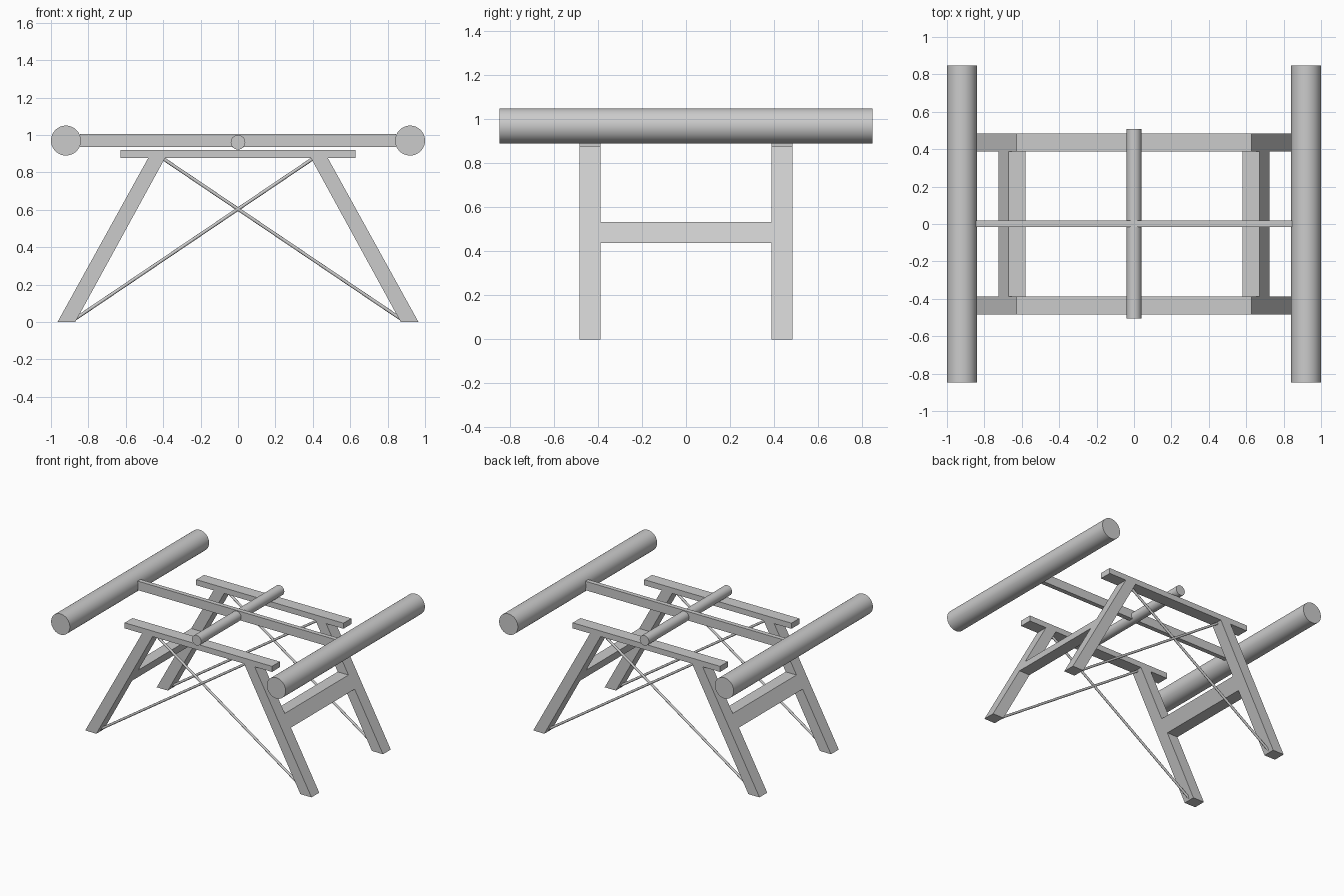
import bpy
import math
from mathutils import Vector

if "Cube" in bpy.data.objects:
    bpy.data.objects.remove(bpy.data.objects["Cube"])


def prism(name, profile, y0, y1):
    """Extrude an XZ outline from y0 to y1."""
    n = len(profile)
    verts = [(x, y, z) for y in (y0, y1) for x, z in profile]
    faces = [list(range(n)), list(range(2 * n - 1, n - 1, -1))]
    faces += [[i, i + n, (i + 1) % n + n, (i + 1) % n] for i in range(n)]
    if sum(profile[i][0] * profile[(i + 1) % n][1]
           - profile[(i + 1) % n][0] * profile[i][1] for i in range(n)) < 0:
        faces = [f[::-1] for f in faces]
    mesh = bpy.data.meshes.new(name)
    mesh.from_pydata(verts, [], faces)
    obj = bpy.data.objects.new(name, mesh)
    bpy.context.collection.objects.link(obj)
    return obj


def box(name, hx, z0, z1, y0, y1):
    return prism(name, [(-hx, z0), (hx, z0), (hx, z1), (-hx, z1)], y0, y1)


def rod(name, a, b, radius, sides):
    """Smooth cylinder between two points."""
    a, b = Vector(a), Vector(b)
    d = b - a
    bpy.ops.mesh.primitive_cylinder_add(
        vertices=sides, radius=radius, depth=d.length, location=(a + b) / 2,
        rotation=d.to_track_quat('Z', 'Y').to_euler())
    obj = bpy.context.object
    obj.name = name
    bpy.ops.object.shade_smooth_by_angle(angle=math.radians(35))
    return obj


LEG_TOP = 0.877
Y_IN, Y_OUT = 0.388, 0.483


def leg_section(side, z0, z1):
    """Slice of the splayed leg outline between two heights."""
    def outer(z): return 0.965 - (0.965 - 0.48) * z / LEG_TOP
    def inner(z): return 0.870 - (0.870 - 0.39) * z / LEG_TOP
    return [(side * inner(z0), z0), (side * outer(z0), z0),
            (side * outer(z1), z1), (side * inner(z1), z1)]


# End rollers, axle bar and central shaft
for side, label in ((-1, "left"), (1, "right")):
    rod(f"{label}_roller", (side * 0.92, -0.848, 0.97), (side * 0.92, 0.848, 0.97), 0.08, 48)
box("connecting_bar", 0.845, 0.936, 1.005, -0.016, 0.019)
rod("central_shaft", (0, -0.505, 0.961), (0, 0.508, 0.961), 0.039, 32)

# Front and back trestle frames
for s, label in ((-1, "front"), (1, "back")):
    y0, y1 = sorted((s * Y_IN, s * Y_OUT))
    box(f"{label}_top_rail", 0.628, LEG_TOP, 0.92, y0, y1)
    ym = (y0 + y1) / 2
    for side, hand in ((-1, "left"), (1, "right")):
        prism(f"{label}_{hand}_leg", leg_section(side, 0, LEG_TOP), y0, y1)
        rod(f"{label}_{hand}_brace", (-side * 0.395, ym, 0.87),
            (side * 0.87, ym, 0.017), 0.009, 16)

# Crossbars joining front and back legs
for side, hand in ((-1, "left"), (1, "right")):
    prism(f"{hand}_crossbar", leg_section(side, 0.437, 0.532), -Y_IN, Y_IN)
